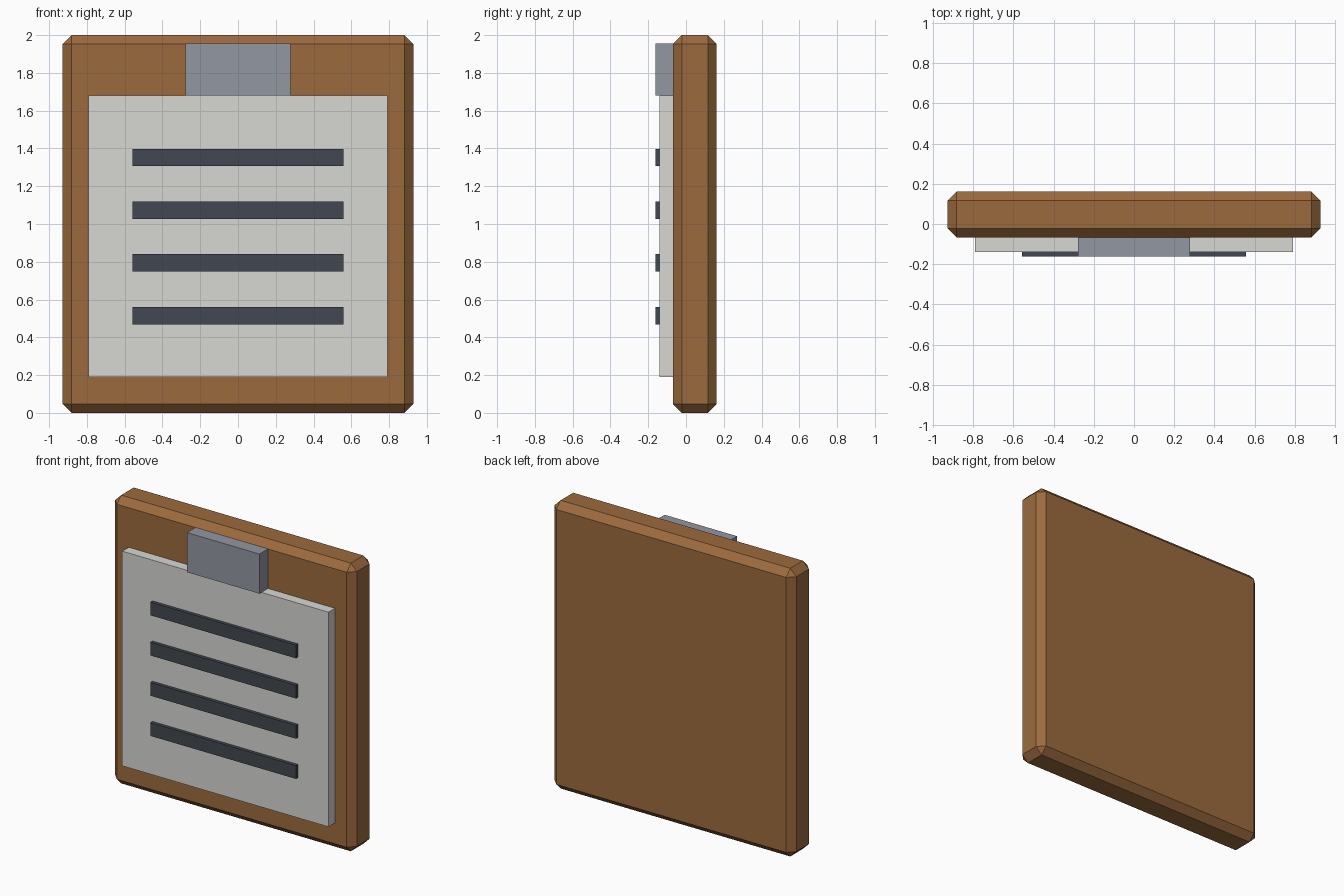
import bpy

cube = bpy.data.objects.get("Cube")
if cube:
    bpy.data.objects.remove(cube, do_unlink=True)


def material(name, rgb):
    mat = bpy.data.materials.new(name)
    mat.use_nodes = True
    mat.diffuse_color = (*rgb, 1)
    mat.node_tree.nodes["Principled BSDF"].inputs["Base Color"].default_value = (*rgb, 1)
    return mat


def box(name, width, y_range, z_range, mat, bevel=0):
    """Box centred on x, spanning the given depth and height ranges."""
    (y0, y1), (z0, z1) = y_range, z_range
    bpy.ops.mesh.primitive_cube_add(size=1, location=(0, (y0 + y1) / 2, (z0 + z1) / 2))
    obj = bpy.context.object
    obj.name = name
    obj.scale = (width, y1 - y0, z1 - z0)
    bpy.ops.object.transform_apply(location=False, rotation=False, scale=True)
    obj.data.materials.append(mat)
    if bevel:
        mod = obj.modifiers.new("Chamfer", "BEVEL")
        mod.width = bevel
        mod.segments = 1
    return obj


wood = material("brown wood", (0.33, 0.145, 0.048))
paper = material("off white paper", (0.68, 0.68, 0.65))
steel = material("grey steel", (0.29, 0.31, 0.36))
ink = material("dark ink", (0.055, 0.064, 0.082))

FRONT = -0.162
BOARD_FRONT = -0.068
PAPER_FRONT = -0.139

# Chamfered backing board
box("board", 1.856, (BOARD_FRONT, 0.162), (0, 2), wood, bevel=0.046)

# Sheet and the clip above it
box("paper_sheet", 1.584, (PAPER_FRONT, BOARD_FRONT), (0.19, 1.68), paper)
box("clip", 0.556, (FRONT, BOARD_FRONT), (1.68, 1.955), steel)

# Raised writing lines
for i in range(4):
    z = 1.352 - i * 0.279
    box(f"text_line_{i + 1}", 1.116, (FRONT, PAPER_FRONT), (z - 0.046, z + 0.046), ink)
